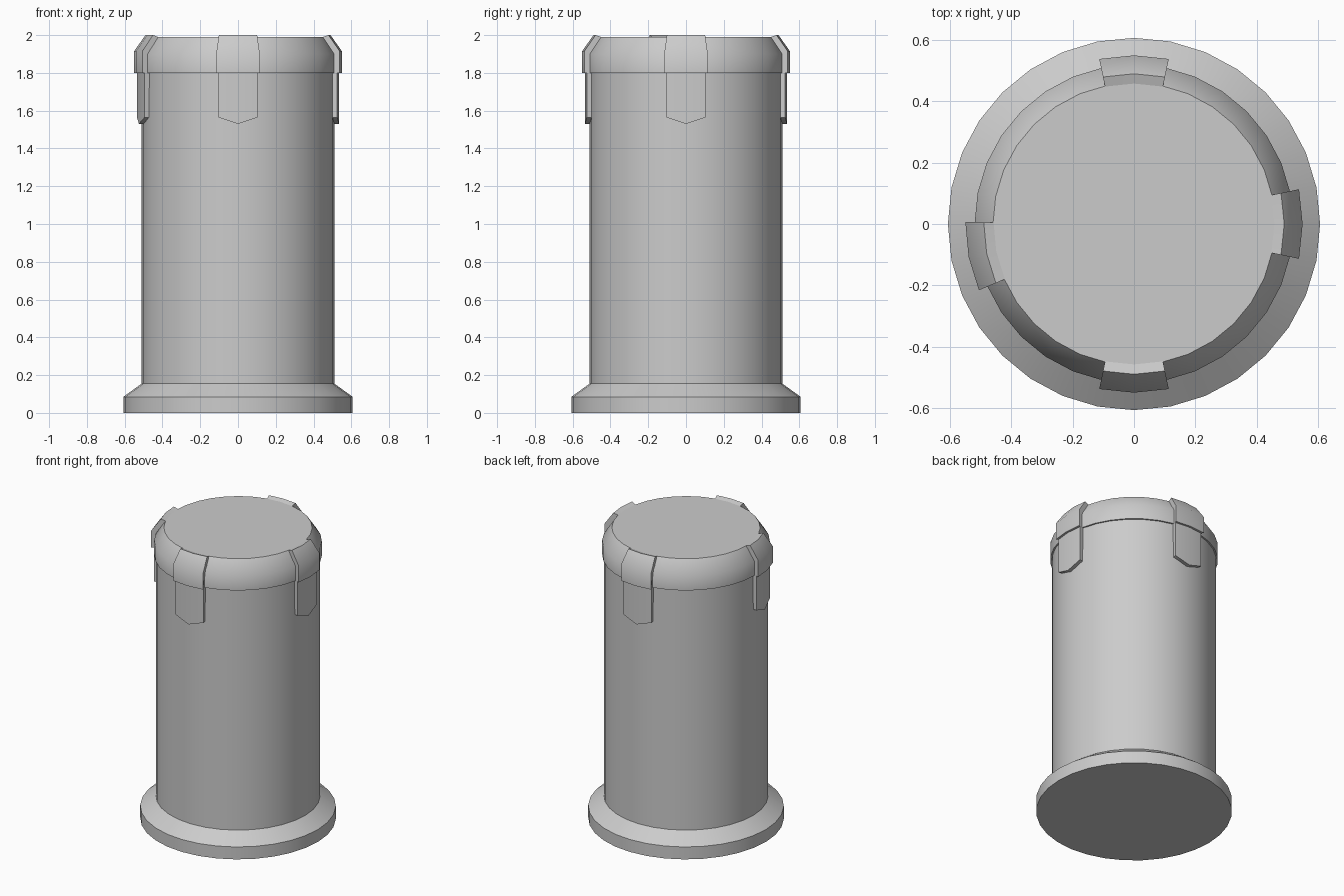
import bpy, bmesh
from math import sin, cos, radians, pi

if "Cube" in bpy.data.objects:
    bpy.data.objects.remove(bpy.data.objects["Cube"])

SIDES = 32


def finish(name, bm):
    bmesh.ops.recalc_face_normals(bm, faces=bm.faces[:])
    mesh = bpy.data.meshes.new(name)
    bm.to_mesh(mesh)
    bm.free()
    obj = bpy.data.objects.new(name, mesh)
    bpy.context.collection.objects.link(obj)
    bpy.ops.object.select_all(action='DESELECT')
    obj.select_set(True)
    bpy.context.view_layer.objects.active = obj
    bpy.ops.object.shade_smooth_by_angle(angle=radians(40))
    return obj


def skin(bm, rings, closed):
    """Bridge consecutive equal-length vertex rings with quads."""
    pairs = list(zip(rings, rings[1:]))
    for a, b in pairs:
        n = len(a)
        for i in range(n if closed else n - 1):
            j = (i + 1) % n
            bm.faces.new((a[i], a[j], b[j], b[i]))
    bm.faces.new(rings[0][::-1])
    bm.faces.new(rings[-1])


def lathe(name, profile):
    bm = bmesh.new()
    rings = [[bm.verts.new((r * cos(2 * pi * i / SIDES), r * sin(2 * pi * i / SIDES), z))
              for i in range(SIDES)] for r, z in profile]
    skin(bm, rings, True)
    return finish(name, bm)


def clip(name, centre):
    """Tab folded over the cap rim, with a pointed lower end."""
    bm = bmesh.new()
    rings = []
    for side in (-1, 0, 1):
        zb = 1.565 if side else 1.53
        low, up = 11.25, 11.9
        profile = [(0.50, zb, low), (0.535, zb, low), (0.535, 1.80, low),
                   (0.55, 1.80, up), (0.55, 1.915, up), (0.49, 2.0, up),
                   (0.458, 1.99, up), (0.50, 1.88, up)]
        rings.append([bm.verts.new((r * cos(radians(centre + side * a)),
                                    r * sin(radians(centre + side * a)), z))
                      for r, z, a in profile])
    skin(bm, rings, True)
    return finish(name, bm)


# Flanged foot, body and chamfered cap in one turned profile
lathe("capped_cylinder", [(0.607, 0), (0.607, 0.085), (0.51, 0.155), (0.51, 1.80),
                          (0.52, 1.80), (0.52, 1.90), (0.46, 1.99)])

# Four clips; the left one sits one segment off axis
for label, angle in (("right", 0), ("back", 90), ("left", 191.25), ("front", 270)):
    clip("clip_" + label, angle)
